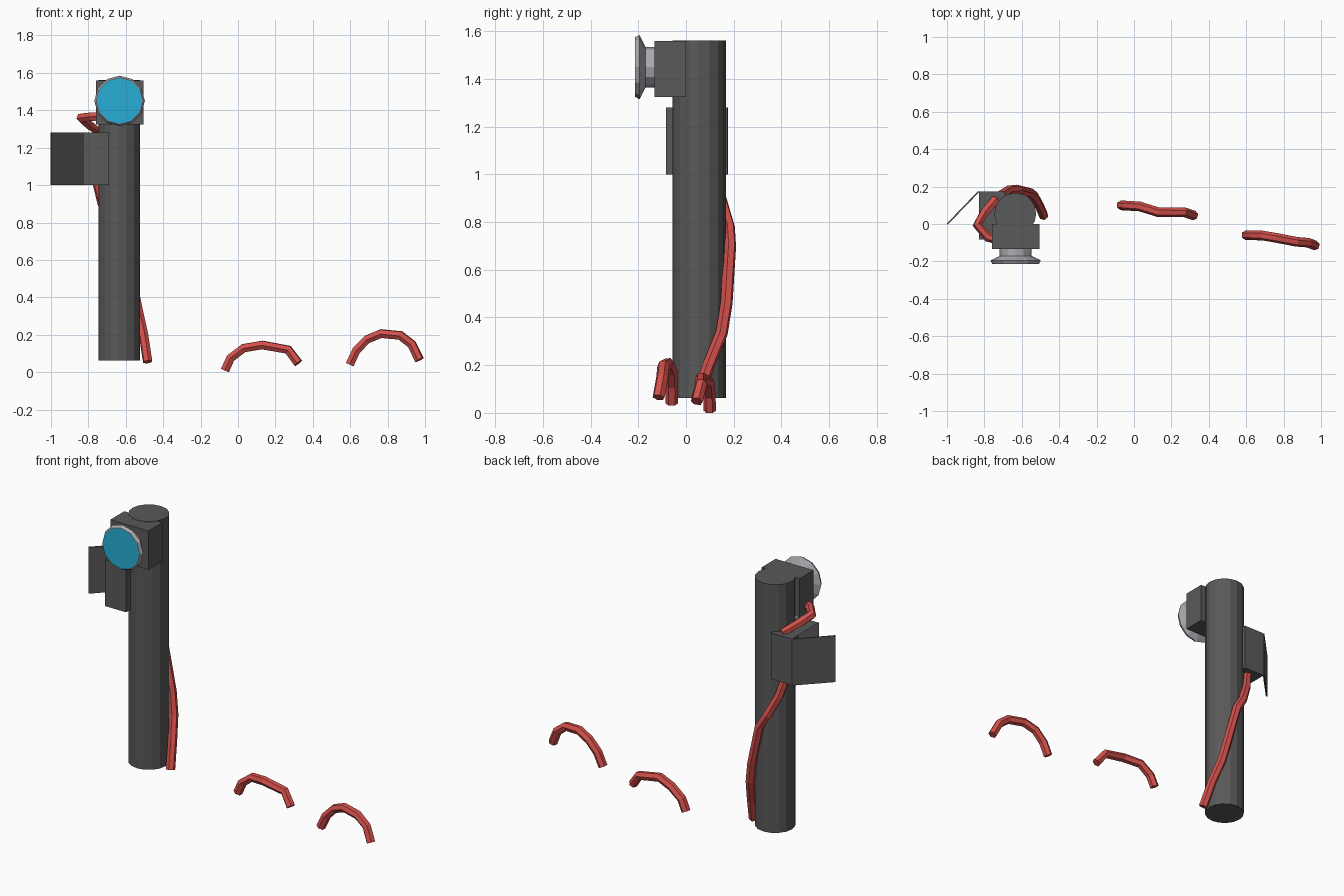
import bpy, bmesh, math
from mathutils import Vector, Matrix

if "Cube" in bpy.data.objects:
    bpy.data.objects.remove(bpy.data.objects["Cube"])


def material(name, rgb):
    m = bpy.data.materials.new(name)
    m.diffuse_color = (*rgb, 1)
    m.use_nodes = True
    m.node_tree.nodes["Principled BSDF"].inputs["Base Color"].default_value = m.diffuse_color
    return m


DARK = material("dark_grey", (0.1, 0.1, 0.1))
PALE = material("pale_metal", (0.42, 0.4, 0.44))
BLUE = material("lens_blue", (0.02, 0.42, 0.68))
RED = material("cable_red", (0.65, 0.08, 0.07))


def finish(name, bm, mat):
    bmesh.ops.recalc_face_normals(bm, faces=bm.faces)
    me = bpy.data.meshes.new(name)
    bm.to_mesh(me)
    bm.free()
    me.materials.append(mat)
    ob = bpy.data.objects.new(name, me)
    bpy.context.collection.objects.link(ob)
    return ob


def box_bm(lo, hi):
    lo, hi = Vector(lo), Vector(hi)
    bm = bmesh.new()
    bmesh.ops.create_cube(bm, size=1, matrix=Matrix.Translation((lo + hi) / 2)
                          @ Matrix.Diagonal((*(hi - lo), 1)))
    return bm


def lathe_y(name, profile, centre, sides, mat, close=True):
    """Rings of (radius, y) around an axis along y."""
    bm = bmesh.new()
    rings = []
    for r, y in profile:
        rings.append([bm.verts.new((centre[0] + r * math.sin(2 * math.pi * i / sides), y,
                                    centre[1] + r * math.cos(2 * math.pi * i / sides)))
                      for i in range(sides)])
    for a, b in zip(rings, rings[1:]):
        for i in range(sides):
            j = (i + 1) % sides
            bm.faces.new((a[i], a[j], b[j], b[i]))
    bm.faces.new(rings[-1])
    if close and len(rings) > 1:
        bm.faces.new(rings[0])
    return finish(name, bm, mat)


def cable(name, points, radius=0.026):
    cu = bpy.data.curves.new(name, 'CURVE')
    cu.dimensions = '3D'
    cu.bevel_depth = radius
    cu.bevel_resolution = 1
    cu.use_fill_caps = True
    sp = cu.splines.new('POLY')
    sp.use_smooth = False
    sp.points.add(len(points) - 1)
    for p, co in zip(sp.points, points):
        p.co = (*co, 1)
    cu.materials.append(RED)
    bpy.context.collection.objects.link(bpy.data.objects.new(name, cu))


# Post
bm = bmesh.new()
bmesh.ops.create_cone(bm, cap_ends=True, segments=16, radius1=0.112, radius2=0.112, depth=1.5,
                      matrix=Matrix.Translation((-0.635, 0.055, 0.812)))
finish("post", bm, DARK)

# Lamp housing, bell and lens
finish("lamp_housing", box_bm((-0.76, -0.133, 1.325), (-0.506, 0.0, 1.56)), DARK)
LAMP = (-0.633, 1.45)
lathe_y("lamp_bell", [(0.085, -0.13), (0.085, -0.17), (0.135, -0.195), (0.125, -0.213)],
        LAMP, 12, PALE)
lathe_y("lamp_lens", [(0.122, -0.215)], LAMP, 12, BLUE)

# Control box, open on its left side
bm = box_bm((-0.83, -0.083, 1.0), (-0.69, 0.174, 1.28))
bmesh.ops.delete(bm, geom=[f for f in bm.faces if f.normal.x < -0.9], context='FACES')
finish("control_box", bm, DARK)

# Door swung open from the back edge of the box
bm = box_bm((0, -0.004, 1.0), (0.243, 0.004, 1.28))
bmesh.ops.rotate(bm, verts=bm.verts, matrix=Matrix.Rotation(math.radians(-134), 3, 'Z'))
bmesh.ops.translate(bm, verts=bm.verts, vec=(-0.83, 0.174, 0))
finish("box_door", bm, DARK)

# Cable from the lamp, through the box and down around the post
cable("post_cable", [(-0.72, -0.085, 1.368), (-0.78, -0.07, 1.366), (-0.838, -0.005, 1.36),
                     (-0.80, 0.06, 1.325), (-0.745, 0.125, 1.285), (-0.75, 0.12, 1.0),
                     (-0.725, 0.145, 0.9), (-0.67, 0.18, 0.78), (-0.62, 0.185, 0.70),
                     (-0.56, 0.17, 0.46), (-0.535, 0.15, 0.335), (-0.505, 0.095, 0.2),
                     (-0.483, 0.045, 0.055)])

# Cable loops rising from the ground
cable("ground_cable_near", [(-0.07, 0.1, 0.009), (-0.04, 0.098, 0.075), (0.03, 0.094, 0.128),
                            (0.13, 0.063, 0.145), (0.268, 0.063, 0.12), (0.322, 0.045, 0.048)])
cable("ground_cable_far", [(0.597, -0.06, 0.04), (0.632, -0.06, 0.115), (0.69, -0.062, 0.175),
                           (0.765, -0.075, 0.206), (0.868, -0.095, 0.196),
                           (0.93, -0.1, 0.148), (0.97, -0.115, 0.065)])
